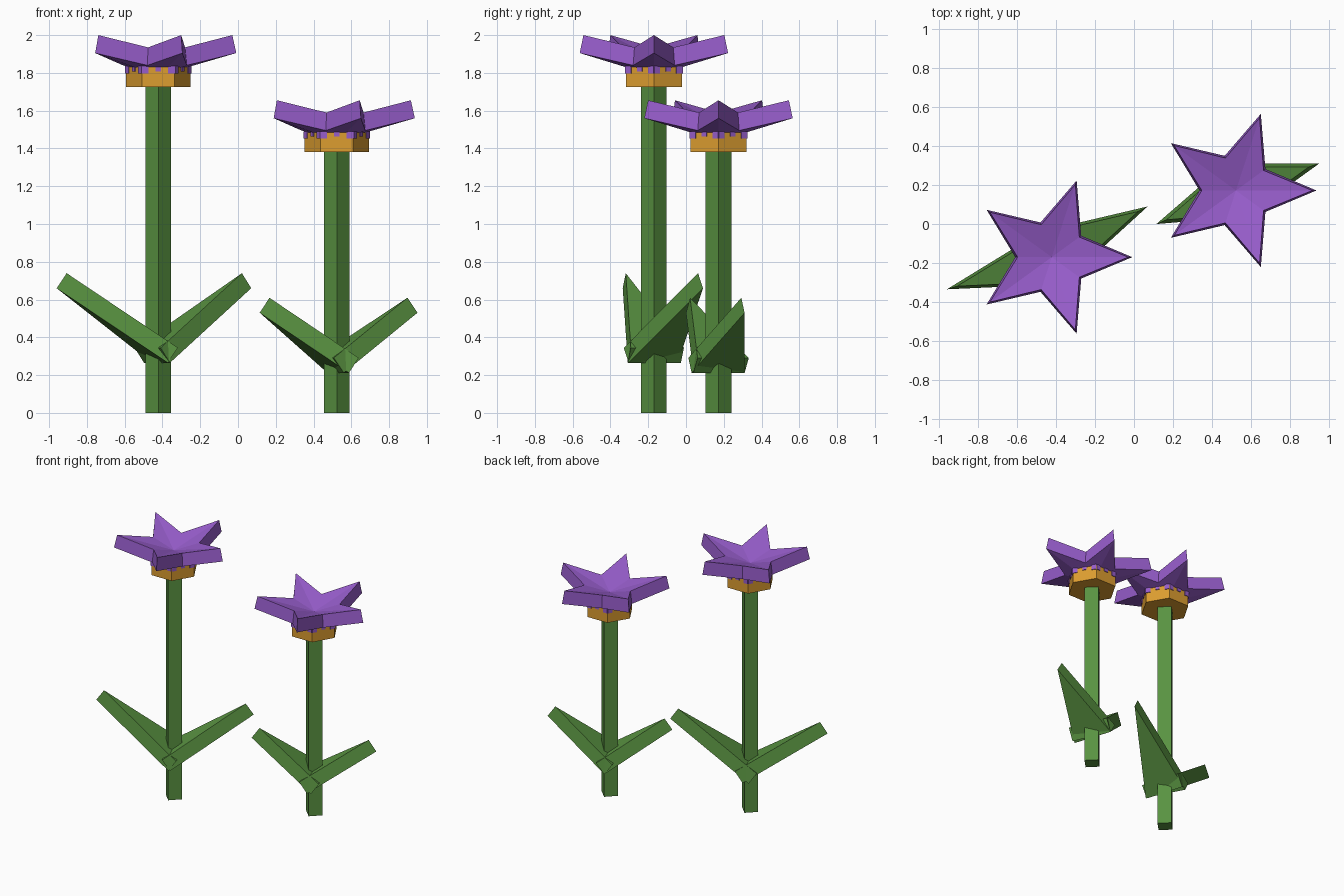
import bpy
import math
from mathutils import Vector

if "Cube" in bpy.data.objects:
    bpy.data.objects.remove(bpy.data.objects["Cube"])


def material(name, rgb):
    m = bpy.data.materials.new(name)
    m.diffuse_color = (*rgb, 1.0)
    m.use_nodes = True
    m.node_tree.nodes["Principled BSDF"].inputs["Base Color"].default_value = m.diffuse_color
    return m


GREEN = material("leaf green", (0.10, 0.29, 0.053))
GOLD = material("golden yellow", (0.72, 0.34, 0.03))
PURPLE = material("petal purple", (0.31, 0.11, 0.60))


def make_object(name, verts, faces, mat):
    mesh = bpy.data.meshes.new(name)
    mesh.from_pydata(verts, [], faces)
    mesh.materials.append(mat)
    ob = bpy.data.objects.new(name, mesh)
    bpy.context.collection.objects.link(ob)
    return ob


def prism(name, sides, radius, x, y, z0, z1, mat):
    """Upright prism with a corner on +x."""
    bpy.ops.mesh.primitive_cylinder_add(
        vertices=sides, radius=radius, depth=z1 - z0,
        location=(x, y, (z0 + z1) / 2),
        rotation=(0, 0, math.pi / 2))
    ob = bpy.context.object
    ob.name = name
    ob.data.materials.append(mat)
    return ob


def star_petals(name, x, y, top):
    """Five-pointed dished star with slightly flared sides."""
    def ring(r_tip, r_in, z_tip, z_in):
        pts = []
        for i in range(10):
            a = math.radians(36 * i)
            r, z = (r_in, z_in) if i % 2 else (r_tip, z_tip)
            pts.append((x + r * math.cos(a), y + r * math.sin(a), z))
        return pts

    verts = ring(0.392, 0.175, top, top - 0.065)
    verts += ring(0.413, 0.187, top - 0.095, top - 0.16)
    verts += [(x, y, top - 0.12), (x, y, top - 0.215)]
    faces = []
    for i in range(10):
        j = (i + 1) % 10
        faces += [(i, j, 20), (j + 10, i + 10, 21), (i + 10, j + 10, j, i)]
    make_object(name, verts, faces, PURPLE)


def petal_fringe(name, x, y, radius, z0, z1):
    """Small teeth hanging over the rim of the hexagonal cup."""
    verts, faces = [], []
    apothem = radius * math.cos(math.pi / 6)
    for k in range(6):
        a = math.radians(60 * k + 30)
        out = Vector((math.cos(a), math.sin(a), 0))
        side = Vector((-out.y, out.x, 0))
        for s, w, drop in ((-0.068, 0.017, 0.0), (0.0, 0.015, 0.01), (0.068, 0.017, 0.0)):
            n = len(verts)
            for z in (z0 + drop, z1):
                for d, t in ((-0.004, -w), (0.005, -w), (0.005, w), (-0.004, w)):
                    p = Vector((x, y, z)) + out * (apothem + d) + side * (s + t)
                    verts.append(p)
            faces += [tuple(n + i for i in f) for f in (
                (3, 2, 1, 0), (4, 5, 6, 7), (0, 1, 5, 4),
                (1, 2, 6, 5), (2, 3, 7, 6), (3, 0, 4, 7))]
    make_object(name, verts, faces, PURPLE)


def leaf(name, x, y, base_z, tip):
    """Thick triangular leaf from a wide base at the stem to a raised tip."""
    tip = Vector(tip)
    base = Vector((x, y, base_z))
    flat = Vector((tip.x - x, tip.y - y, 0)).normalized()
    base -= flat * 0.008
    side = Vector((-flat.y, flat.x, 0))
    normal = (tip - base).cross(side).normalized()
    lower = [base - side * 0.147, tip, base + side * 0.147]
    upper = [p + normal * 0.097 for p in lower]
    make_object(name, lower + upper,
                [(2, 1, 0), (3, 4, 5), (0, 1, 4, 3), (1, 2, 5, 4), (2, 0, 3, 5)],
                GREEN)


def flower(label, x, y, top, leaf_base, tips):
    cup0, cup1 = top - 0.275, top - 0.17
    prism(label + "_stem", 4, 0.068, x, y, 0, cup0 + 0.02, GREEN)
    prism(label + "_cup", 6, 0.171, x, y, cup0, cup1, GOLD)
    petal_fringe(label + "_petal_fringe", x, y, 0.171, cup1 - 0.032, cup1 + 0.006)
    star_petals(label + "_petals", x, y, top)
    for side, tip in zip(("left", "right"), tips):
        leaf(f"{label}_{side}_leaf", x, y, leaf_base, tip)


flower("tall_flower", -0.422, -0.17, 2.0, 0.265,
       [(-0.96, -0.335, 0.66), (0.07, 0.09, 0.66)])
flower("short_flower", 0.523, 0.172, 1.655, 0.212,
       [(0.115, 0.0, 0.53), (0.95, 0.31, 0.53)])
